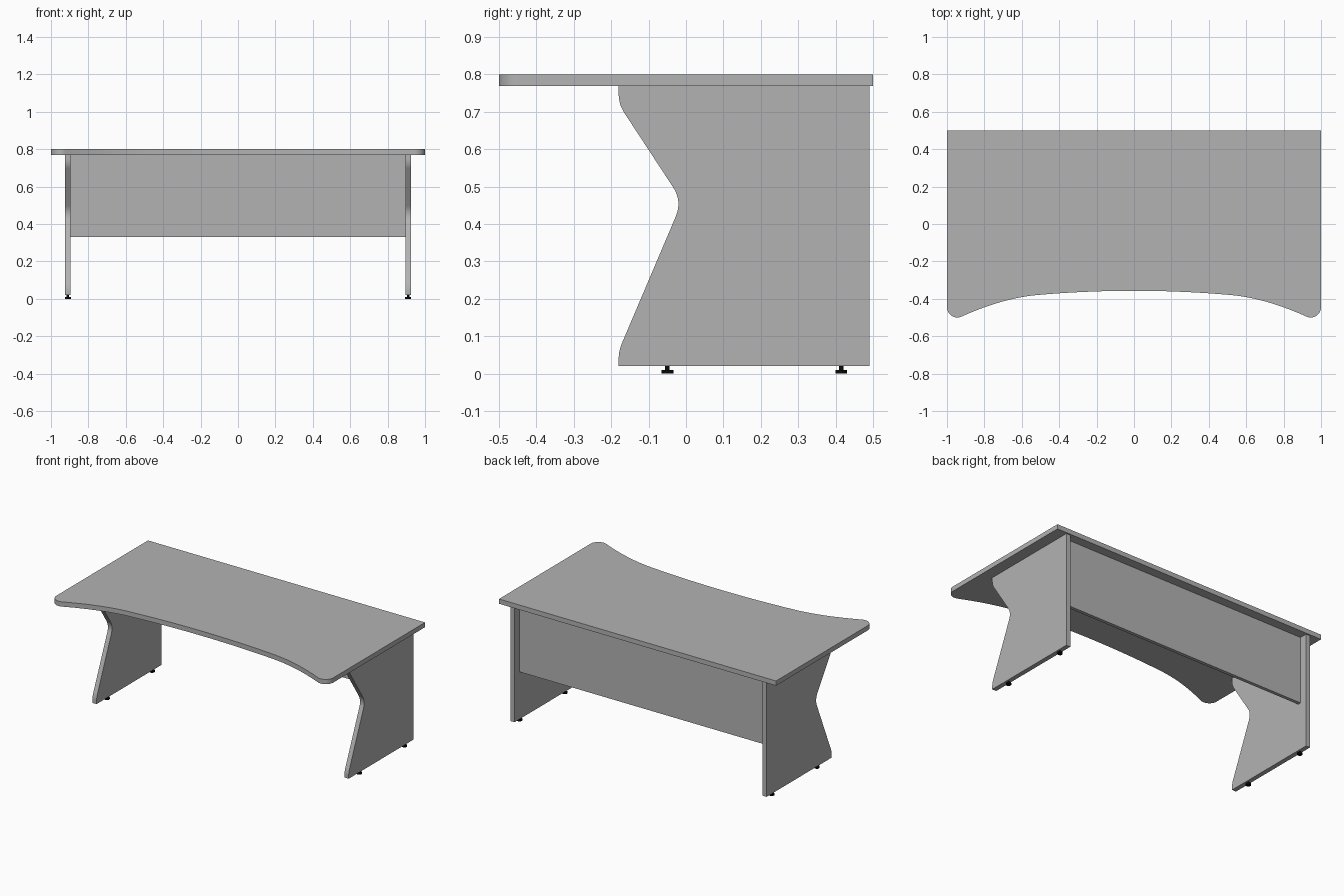
import bpy, bmesh, math
from mathutils import Vector

if "Cube" in bpy.data.objects:
    bpy.data.objects.remove(bpy.data.objects["Cube"])


def material(name, rgb):
    m = bpy.data.materials.new(name)
    m.use_nodes = True
    m.diffuse_color = (*rgb, 1)
    m.node_tree.nodes["Principled BSDF"].inputs["Base Color"].default_value = (*rgb, 1)
    return m


grey = material("grey laminate", (0.45, 0.45, 0.45))
black = material("black plastic", (0.003, 0.003, 0.003))


def bezier(a, b, c, steps):
    """Points on a quadratic curve from a to c."""
    a, b, c = Vector(a), Vector(b), Vector(c)
    return [a.lerp(b, i / steps).lerp(b.lerp(c, i / steps), i / steps) for i in range(steps + 1)]


def arc(centre, radius, start, end, steps):
    return [Vector(centre) + radius * Vector((math.cos(t), math.sin(t)))
            for t in (start + (end - start) * i / steps for i in range(steps + 1))]


def rounded(corners, steps=8):
    """Outline of (u, v, setback) corners; a setback above zero rounds the corner."""
    points = []
    for i, (u, v, setback) in enumerate(corners):
        p = Vector((u, v))
        if not setback:
            points.append(p)
            continue
        before = Vector(corners[i - 1][:2])
        after = Vector(corners[(i + 1) % len(corners)][:2])
        points += bezier(p + (before - p).normalized() * setback, p,
                         p + (after - p).normalized() * setback, steps)
    return points


def finish(bm, name, mat):
    bmesh.ops.recalc_face_normals(bm, faces=bm.faces)
    mesh = bpy.data.meshes.new(name)
    bm.to_mesh(mesh)
    bm.free()
    mesh.materials.append(mat)
    ob = bpy.data.objects.new(name, mesh)
    bpy.context.collection.objects.link(ob)
    bpy.ops.object.select_all(action='DESELECT')
    ob.select_set(True)
    bpy.context.view_layer.objects.active = ob
    bpy.ops.object.shade_smooth_by_angle(angle=math.radians(30))
    return ob


def slab(name, outline, place, thickness, mat):
    """Board made by pushing a flat outline along a thickness vector."""
    bm = bmesh.new()
    face = bm.faces.new([bm.verts.new(place(p)) for p in outline])
    top = bmesh.ops.extrude_face_region(bm, geom=[face], use_keep_orig=True)
    moved = [g for g in top["geom"] if isinstance(g, bmesh.types.BMVert)]
    bmesh.ops.translate(bm, verts=moved, vec=thickness)
    return finish(bm, name, mat)


# Desk top: straight back, rounded front horns, bowed front edge
TOP, UNDER = 0.80, 0.769
horn_angle = math.atan(0.45)
horn = arc((0.945, -0.445), 0.055, 0, -math.pi / 2 - horn_angle, 14)
sweep = bezier((0.52, -0.38), (0.703, -0.3965), horn[-1], 12)
half = [Vector((1, 0.5))] + horn + sweep[-2:0:-1]
bow = bezier((0.52, -0.38), (0, -0.334), (-0.52, -0.38), 24)
outline = half + bow + [Vector((-p.x, p.y)) for p in reversed(half)]
slab("desk_top", outline, lambda p: (p.x, p.y, UNDER), (0, 0, TOP - UNDER), grey)

# Side panels with a notched front edge
FLOOR_GAP, LEG_X, LEG_T = 0.02, 0.91, 0.03
leg_outline = rounded([
    (0.49, FLOOR_GAP, 0), (0.49, UNDER, 0), (-0.18, UNDER, 0),
    (-0.18, 0.72, 0.028), (-0.01, 0.461, 0.045), (-0.18, 0.061, 0.022),
    (-0.18, FLOOR_GAP, 0)])

for side, sx in (("left", 1), ("right", -1)):
    x = sx * LEG_X
    slab(f"{side}_side_panel", leg_outline,
         lambda p: (x - LEG_T / 2, p.x, p.y), (LEG_T, 0, 0), grey)

    # Levelling feet: a disc on a short stem
    for end, y in (("front", -0.05), ("back", 0.415)):
        bm = bmesh.new()
        for radius, low, high in ((0.016, 0, 0.01), (0.006, 0.01, FLOOR_GAP)):
            made = bmesh.ops.create_cone(bm, cap_ends=True, segments=20, radius1=radius,
                                         radius2=radius, depth=high - low)
            bmesh.ops.translate(bm, verts=made["verts"], vec=(x, y, (low + high) / 2))
        finish(bm, f"{side}_{end}_foot", black)

# Modesty panel set in from the back edge
inner = LEG_X - LEG_T / 2
panel = [Vector((u, v)) for u, v in ((-inner, 0.33), (inner, 0.33), (inner, UNDER), (-inner, UNDER))]
slab("modesty_panel", panel, lambda p: (p.x, 0.418, p.y), (0, 0.022, 0), grey)
